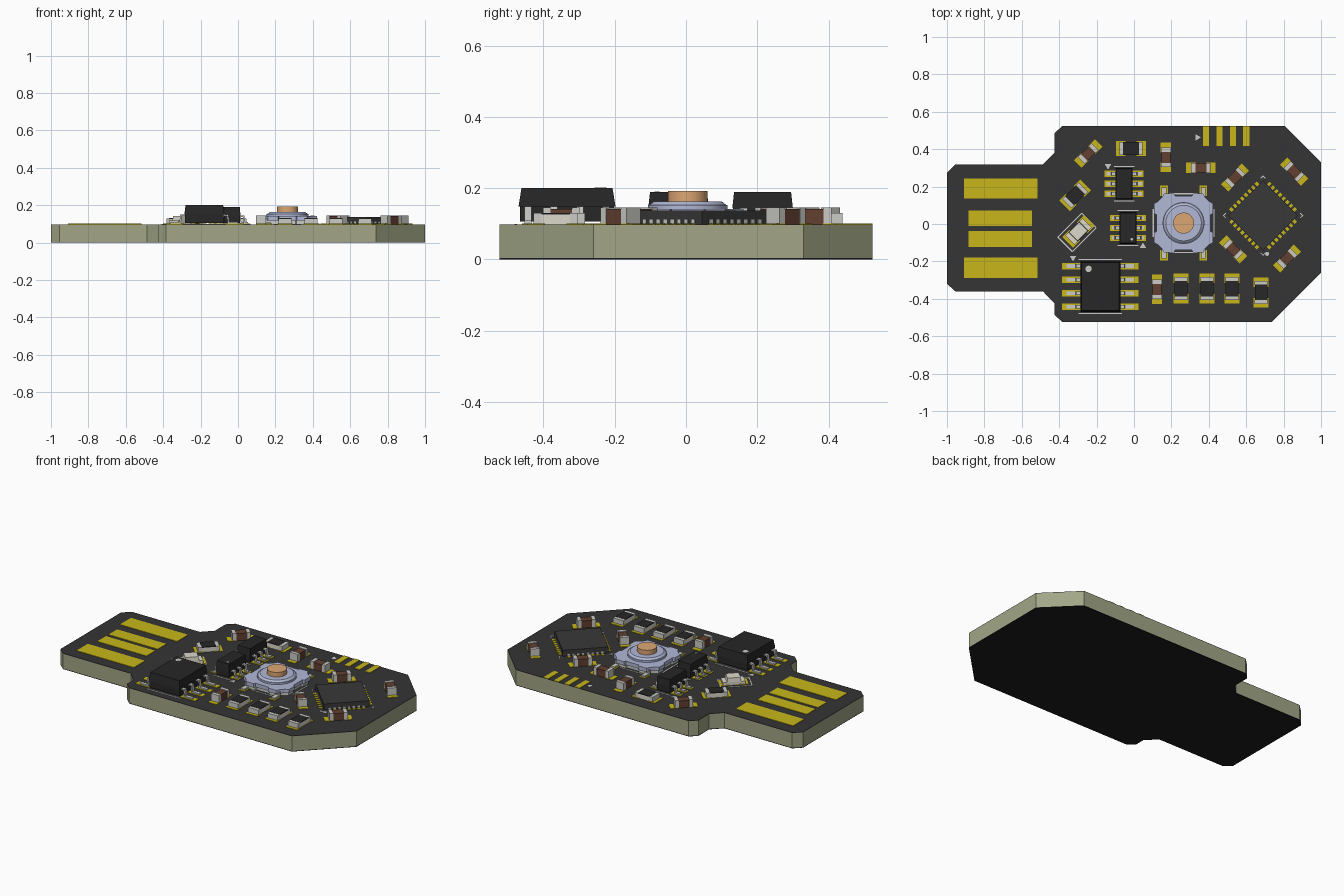
import bpy, bmesh
from math import radians, cos, sin, tau
from mathutils import Matrix, Vector

if "Cube" in bpy.data.objects:
    bpy.data.objects.remove(bpy.data.objects["Cube"])

COL = dict(core=(.36, .38, .24), mask=(.035, .035, .035), under=(.012, .012, .012), gold=(.58, .47, .01),
           silk=(.7, .7, .7), black=(.02, .02, .02), chip=(.04, .04, .04), metal=(.6, .6, .57),
           brown=(.12, .05, .03), cream=(.72, .70, .60), lavender=(.44, .48, .67), orange=(.72, .38, .17))
MATS = {}
for key, c in COL.items():
    MATS[key] = bpy.data.materials.new(key)
    MATS[key].diffuse_color = (*c, 1)
T = 0.098        # top face of the board
parts = {}       # part name -> (bmesh, colour)


def at(x, y, deg=0):
    return Matrix.Translation((x, y, 0)) @ Matrix.Rotation(radians(deg), 4, 'Z')


def prism(name, col, frame, pts, z0, z1, top=1.0):
    """Extrude a counter-clockwise outline from z0 to z1, optionally tapering toward its centre."""
    bm = parts.setdefault(name, (bmesh.new(), col))[0]
    n = len(pts)
    mid = sum((Vector(p) for p in pts), Vector((0, 0))) / n
    lo = [bm.verts.new(frame @ Vector((x, y, z0))) for x, y in pts]
    hi = [bm.verts.new(frame @ (mid + (Vector(p) - mid) * top).to_3d() + Vector((0, 0, z1)))
          if top != 1 else bm.verts.new(frame @ Vector((*p, z1))) for p in pts]
    bm.faces.new(lo[::-1])
    bm.faces.new(hi)
    for i in range(n):
        j = (i + 1) % n
        bm.faces.new((lo[i], lo[j], hi[j], hi[i]))


def box(name, col, frame, x, y, sx, sy, z0, z1, top=1.0):
    a, b = sx / 2, sy / 2
    prism(name, col, frame, [(x - a, y - b), (x + a, y - b), (x + a, y + b), (x - a, y + b)], z0, z1, top)


def disc(name, col, frame, r, z0, z1, top=1.0, n=48):
    prism(name, col, frame, [(r * cos(tau * i / n), r * sin(tau * i / n)) for i in range(n)], z0, z1, top)


def pad(frame, x, y, sx, sy):
    box("copper_pads", "gold", frame, x, y, sx, sy, T, T + .003)


def silk(frame, x, y, sx, sy):
    box("silkscreen_marks", "silk", frame, x, y, sx, sy, T, T + .002)


def silk_frame(frame, a, b):
    for s in (-1, 1):
        silk(frame, 0, s * b, 2 * a, .006)
        silk(frame, s * a, 0, .006, 2 * b)


# Board core with solder mask on both faces
O = at(0, 0)
outline = [(-1, -.32), (-.955, -.36), (-.487, -.36), (-.425, -.425), (-.425, -.485), (-.385, -.523),
           (.738, -.523), (1, -.26), (1, .33), (.807, .523), (-.385, .523), (-.425, .485),
           (-.425, .38), (-.487, .318), (-.955, .318), (-1, .275)]
prism("board_core", "core", O, outline, .004, T - .002)
prism("top_solder_mask", "mask", O, outline, T - .002, T)
prism("bottom_solder_mask", "under", O, outline, 0, .004)

# Connector fingers and programming pads
for y, w, h in ((.19, .395, .108), (.031, .34, .085), (-.08, .34, .085), (-.235, .395, .11)):
    pad(O, -.7125 if w > .35 else -.715, y, w, h)
for i in range(4):
    pad(O, .385 + .072 * i, .4705, .034, .105)


# Two-terminal chips: length runs along local x
def capacitor(i, x, y, deg):
    f, n = at(x, y, deg), f"capacitor_{i}"
    box(n + "_body", "brown", f, 0, 0, .062, .05, T, .142)
    for s in (-1, 1):
        pad(f, s * .053, 0, .052, .056)
        box(n + "_terminals", "metal", f, s * .041, 0, .022, .054, T, .146)


def resistor(i, x, y, deg):
    f, n = at(x, y, deg), f"resistor_{i}"
    box(n + "_body", "cream", f, 0, 0, .085, .068, T, .126)
    box(n + "_coating", "black", f, 0, 0, .083, .068, .126, .131)
    for s in (-1, 1):
        pad(f, s * .055, 0, .05, .08)
        box(n + "_terminals", "metal", f, s * .051, 0, .022, .07, T, .13)


for i, c in enumerate([(-.245, .377, 45), (.171, .356, 90), (.358, .3, 0), (.54, .249, 45), (.856, .28, -45),
                       (.53, -.136, -45), (.818, -.184, 45), (.123, -.35, 90)]):
    capacitor(i + 1, *c)
for i, c in enumerate([(-.315, .153, 45), (-.016, .404, 0), (.251, -.345, 90), (.39, -.345, 90),
                       (.524, -.345, 90), (.68, -.366, 90)]):
    resistor(i + 1, *c)

# Indicator light
f = at(-.297, -.04, 45)
box("indicator_light_base", "cream", f, 0, 0, .13, .07, T, .118)
box("indicator_light_lens", "cream", f, 0, 0, .082, .07, .118, .143, .92)
for s in (-1, 1):
    pad(f, s * .055, 0, .055, .08)
silk_frame(at(-.305, -.045, 45), .09, .055)


# Packages with gull-wing leads on both x sides
def gull_chip(name, x, y, bw, bl, top, rows, reach, lw):
    f = at(x, y)
    zm = (T + top) / 2
    box(name + "_body", "black", f, 0, 0, bw, bl, zm, top, .94)
    box(name + "_body", "black", f, 0, 0, bw * .96, bl * .97, T + .008, zm)
    a, m, t = bw / 2 - .005, bw / 2 + .018, .008
    lead = [(reach, T + .003), (reach, T + .003 + t), (m + t, T + .003 + t), (m + t / 2, zm), (a, zm),
            (a, zm - t), (m - t / 2, zm - t), (m, T + .003)]
    for r in rows:
        for side in (0, 180):
            g = f @ Matrix.Rotation(radians(side), 4, 'Z') @ Matrix.Translation((0, r, 0)) \
                @ Matrix.Rotation(radians(90), 4, 'X')
            prism(name + "_leads", "metal", g, lead, -lw / 2, lw / 2)
            s = 1 if side == 0 else -1
            pad(f, s * (reach - .025), s * r, .07 if bw < .15 else .1, lw + .014)
    for s in (-1, 1):
        silk(f, 0, s * (bl / 2 + .008), bw + .02, .006)


three, four = (-.053, 0, .053), (-.109, -.036, .036, .109)
gull_chip("regulator_chip", -.053, .215, .09, .17, .19, three, .095, .02)
gull_chip("protection_chip", -.032, -.021, .09, .17, .19, three, .085, .018)
gull_chip("memory_chip", -.18, -.334, .214, .272, .2, four, .18, .02)
disc("chip_pin_one_dots", "metal", at(-.243, -.24), .017, .197, .2015, n=24)
disc("chip_pin_one_dots", "metal", at(-.012, -.082), .007, .188, .191, n=24)

# Leadless main chip, turned 45 degrees
f = at(.69, .045, 45)
box("main_chip_body", "chip", f, 0, 0, .262, .262, T + .002, .138)
for q in range(4):
    g = f @ Matrix.Rotation(radians(90 * q), 4, 'Z')
    for i in range(8):
        y = (i - 3.5) * .0275
        pad(g, .135, y, .034, .016)
        box("main_chip_contacts", "metal", g, .128, y, .009, .013, T + .002, .112)
    silk(g, .142, .15, .022, .005)
    silk(g, .15, .142, .005, .022)
disc("silkscreen_marks", "silk", at(.712, -.16), .011, T, T + .002, n=16)

# Push button: chamfered case, raised collar, coloured plunger, four bent legs
f = at(.265, .005)
a, c, d = .157, .105, .135
quad = [(a, .05), (a, c), (d, c + .012), (c + .012, d), (c, a), (.05, a), (.045, d + .01), (-.045, d + .01)]
case = []
for q in range(4):
    co, si = round(cos(q * tau / 4)), round(sin(q * tau / 4))
    case += [(co * x - si * y, si * x + co * y) for x, y in quad[:-1]]
    x, y = quad[-1]
    case.append((co * x - si * y, si * x + co * y))
prism("button_base", "metal", f, [(x * .94, y * .94) for x, y in case], T, .118)
prism("button_case", "lavender", f, case, .118, .142)
disc("button_collar", "lavender", f, .112, .142, .153)
disc("button_dome", "lavender", f, .108, .153, .163, .88)
disc("button_plunger", "orange", f, .056, .16, .192)
for sx in (-1, 1):
    for sy in (-1, 1):
        pad(f, sx * .105, sy * .172, .042, .056)
        box("button_legs", "metal", f, sx * .105, sy * .165, .026, .05, T + .002, .11)
        box("button_legs", "metal", f, sx * .105, sy * .14, .026, .012, T + .002, .13)
    silk(f, 0, sx * .157, .15, .006)
    silk(f, sx * .162, 0, .006, .15)

# Orientation triangles
for x, y, deg in ((.342, .463, 0), (-.139, .307, -90), (-.326, -.184, -90), (.048, -.115, 90)):
    prism("silkscreen_marks", "silk", at(x, y, deg), [(-.014, -.018), (.016, 0), (-.014, .018)], T, T + .002)

# Turn every collected part into an object
bpy.ops.object.select_all(action='DESELECT')
for name, (bm, col) in parts.items():
    bmesh.ops.recalc_face_normals(bm, faces=bm.faces)
    me = bpy.data.meshes.new(name)
    bm.to_mesh(me)
    bm.free()
    me.materials.append(MATS[col])
    ob = bpy.data.objects.new(name, me)
    bpy.context.collection.objects.link(ob)
    if name in ("button_collar", "button_dome", "button_plunger"):
        ob.select_set(True)
        bpy.context.view_layer.objects.active = ob
bpy.ops.object.shade_smooth_by_angle(angle=radians(30))

for m in bpy.data.materials:
    if m.users and not m.is_grease_pencil:
        m.use_nodes = True
        m.node_tree.nodes["Principled BSDF"].inputs["Base Color"].default_value = m.diffuse_color
